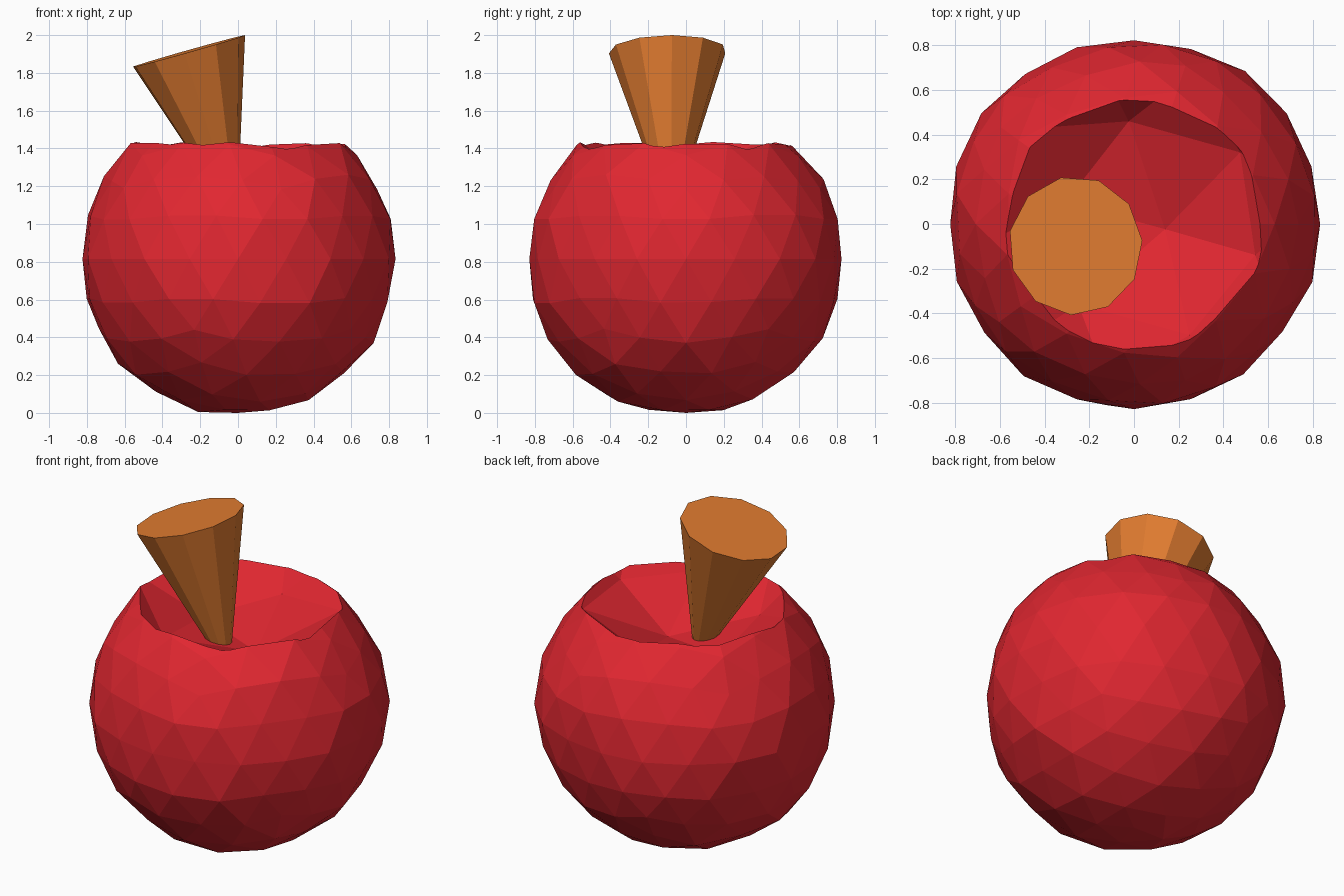
import bpy, bmesh, math, random
from mathutils import Vector

if "Cube" in bpy.data.objects:
    bpy.data.objects.remove(bpy.data.objects["Cube"])

random.seed(7)

def material(name, color):
    m = bpy.data.materials.new(name)
    m.diffuse_color = color
    m.use_nodes = True
    m.node_tree.nodes["Principled BSDF"].inputs["Base Color"].default_value = m.diffuse_color
    return m

def faceted_ball(name, radius, center, subdivisions, jitter):
    bpy.ops.mesh.primitive_ico_sphere_add(subdivisions=subdivisions, radius=radius, location=center)
    ob = bpy.context.object
    ob.name = name
    for v in ob.data.vertices:
        v.co *= 1 + random.uniform(-jitter, jitter)
    return ob

# Fruit body: irregular faceted ball with a flattened base
body = faceted_ball("fruit_body", 0.835, (0, 0, 0.815), 3, 0.016)
for v in body.data.vertices:
    v.co.z = max(v.co.z, -0.815)
body.data.materials.append(material("red_skin", (0.75, 0.02, 0.03, 1)))

# Shallow bowl scooped from the top by an equally large ball
cutter = faceted_ball("bowl_cutter", 0.85, (0, 0, 2.01), 2, 0.0)
cutter.rotation_euler = (0.25, 0.3, 0.4)
cutter.data.materials.append(body.data.materials[0])
cut = body.modifiers.new("bowl", 'BOOLEAN')
cut.operation = 'DIFFERENCE'
cut.object = cutter
cut.solver = 'EXACT'
bpy.context.view_layer.objects.active = body
bpy.ops.object.modifier_apply(modifier=cut.name)
bpy.data.objects.remove(cutter)

# Leaning stem: eleven-sided taper, wide flat end on top
axis = Vector((-0.272, -0.02, 0.962)).normalized()
top = Vector((-0.262, -0.097, 1.915))
length = 0.76
bpy.ops.mesh.primitive_cone_add(vertices=11, radius1=0.06, radius2=0.312, depth=length,
                                location=top - axis * length / 2)
stem = bpy.context.object
stem.name = "stem"
stem.rotation_mode = 'QUATERNION'
stem.rotation_quaternion = axis.to_track_quat('Z', 'Y')
stem.data.materials.append(material("orange_wood", (0.75, 0.2, 0.03, 1)))
